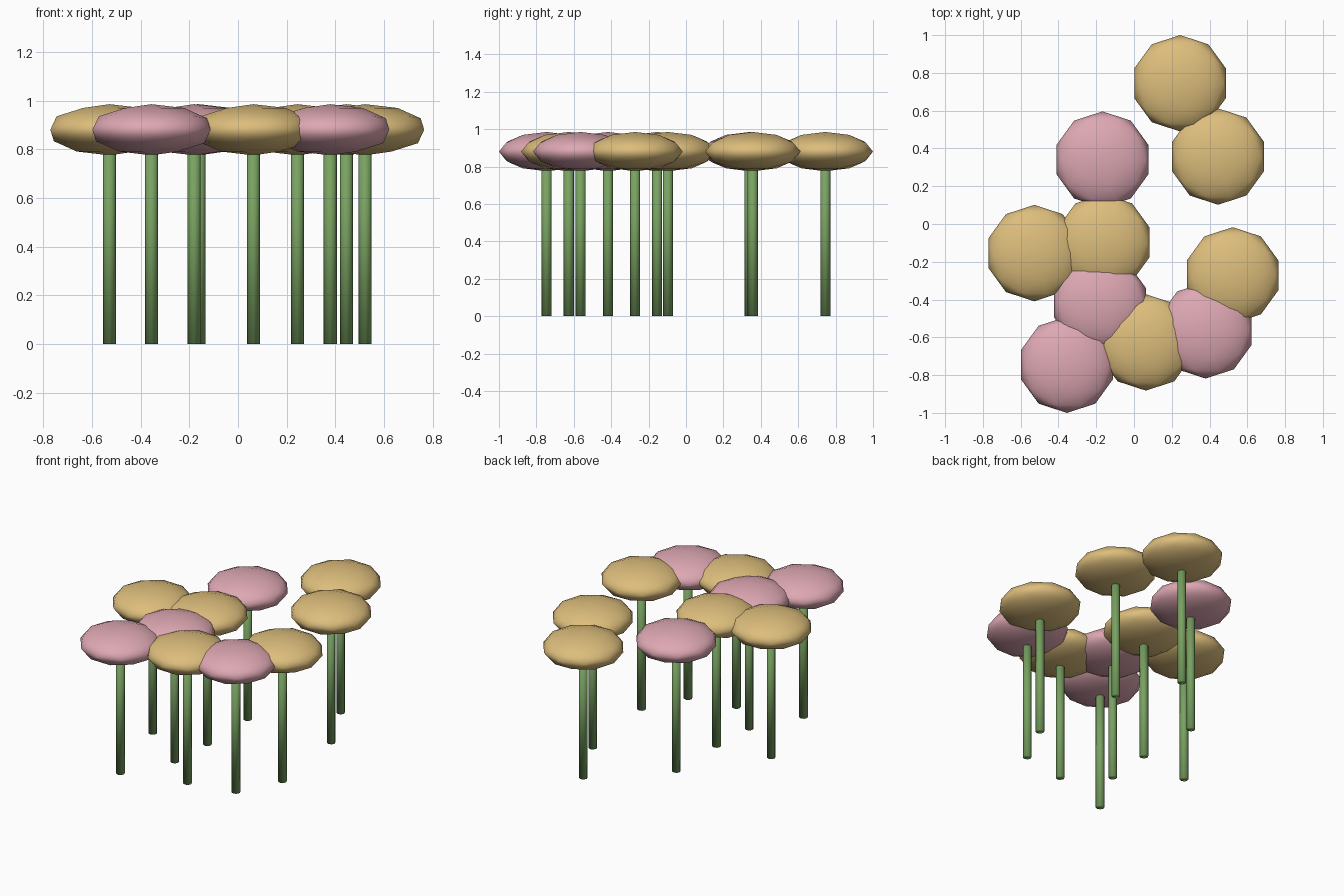
import bpy

HEAD_RADIUS = 0.255
HEAD_HALF_HEIGHT = 0.105
HEAD_Z = 0.88
STEM_RADIUS = 0.027

cube = bpy.data.objects.get("Cube")
if cube:
    bpy.data.objects.remove(cube, do_unlink=True)


def make_material(name, rgb):
    mat = bpy.data.materials.new(name)
    mat.use_nodes = True
    color = (*rgb, 1.0)
    mat.diffuse_color = color
    mat.node_tree.nodes["Principled BSDF"].inputs["Base Color"].default_value = color
    return mat


yellow = make_material("soft_yellow", (0.72, 0.51, 0.20))
pink = make_material("soft_pink", (0.73, 0.39, 0.45))
green = make_material("stem_green", (0.19, 0.36, 0.12))


def finish(obj, name, mat):
    obj.name = name
    obj.data.materials.append(mat)
    bpy.ops.object.shade_smooth()


def flower(index, x, y, mat):
    # Stem, standing on the ground and ending inside the head
    bpy.ops.mesh.primitive_cylinder_add(
        vertices=8, radius=STEM_RADIUS, depth=HEAD_Z,
        location=(x, y, HEAD_Z / 2))
    finish(bpy.context.object, f"stem_{index}", green)
    # Flattened round head
    bpy.ops.mesh.primitive_ico_sphere_add(
        subdivisions=2, radius=1, location=(x, y, HEAD_Z))
    head = bpy.context.object
    head.scale = (HEAD_RADIUS, HEAD_RADIUS, HEAD_HALF_HEIGHT)
    finish(head, f"flower_head_{index}", mat)


# Positions of the flowers in the patch
patch = [
    (0.244, 0.745, yellow), (0.445, 0.357, yellow), (-0.167, 0.341, pink),
    (-0.528, -0.154, yellow), (-0.160, -0.097, yellow), (-0.180, -0.417, pink),
    (-0.355, -0.745, pink), (0.063, -0.627, yellow), (0.379, -0.563, pink),
    (0.522, -0.272, yellow),
]
for i, (x, y, mat) in enumerate(patch, 1):
    flower(i, x, y, mat)
